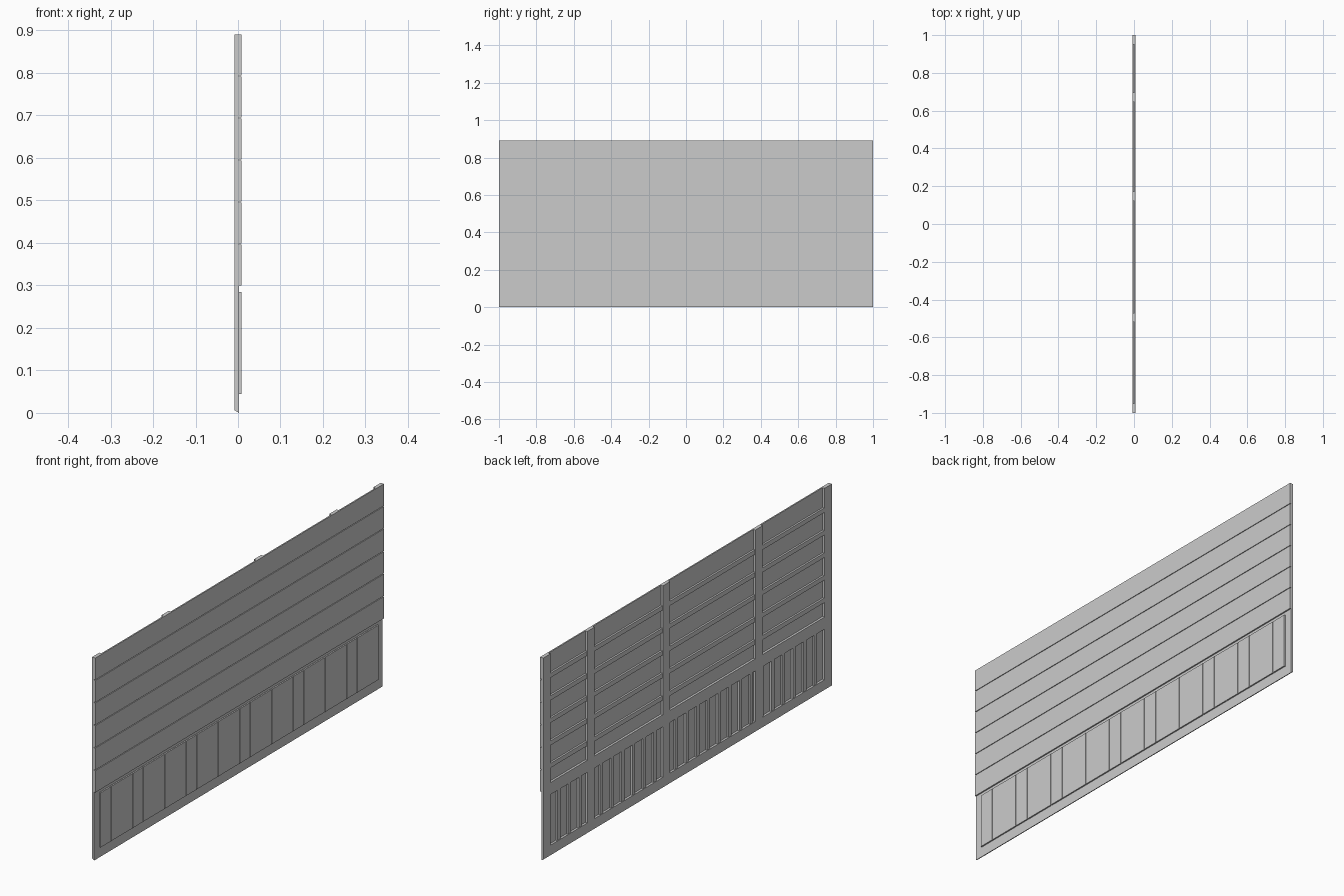
import bpy, bmesh

if "Cube" in bpy.data.objects:
    bpy.data.objects.remove(bpy.data.objects["Cube"])

X_BACK, X_MID, X_FRONT = -0.008, 0.002, 0.008
X_BATTEN = -0.006
HEIGHT = 0.89


def finish(name, bm):
    bmesh.ops.recalc_face_normals(bm, faces=bm.faces)
    mesh = bpy.data.meshes.new(name)
    bm.to_mesh(mesh)
    bm.free()
    obj = bpy.data.objects.new(name, mesh)
    bpy.context.collection.objects.link(obj)
    return obj


def prism(name, profile, y0, y1):
    """Extrude an (x, z) profile along y."""
    bm = bmesh.new()
    face = bm.faces.new([bm.verts.new((x, y0, z)) for x, z in profile])
    new = bmesh.ops.extrude_face_region(bm, geom=[face])["geom"]
    verts = [v for v in new if isinstance(v, bmesh.types.BMVert)]
    bmesh.ops.translate(bm, verts=verts, vec=(0, y1 - y0, 0))
    return finish(name, bm)


def box(name, x0, x1, y0, y1, z0, z1):
    return prism(name, [(x0, z0), (x1, z0), (x1, z1), (x0, z1)], y0, y1)


# Bottom rail with a sloping underside, and the middle rail
prism("bottom_rail", [(X_BACK, 0.006), (X_MID, 0), (X_MID, 0.05), (X_BACK, 0.05)], -1, 1)
box("middle_rail", X_BACK, X_MID, -1, 1, 0.272, 0.325)

# Unevenly spaced posts on the back
for y in (-0.975, -0.495, 0.147, 0.67, 0.975):
    box("post", X_BACK, X_MID, y - 0.025, y + 0.025, 0.03, HEIGHT)

# Upper horizontal boards, with a batten behind every joint
ROWS, Z0, GAP = 6, 0.3, 0.003
pitch = (HEIGHT - Z0 + GAP) / ROWS
for i in range(ROWS):
    z = Z0 + i * pitch
    box("upper_board", X_MID, X_FRONT, -1, 1, z, z + pitch - GAP)
    if i:
        zc = z - GAP / 2
        box("joint_batten", X_BATTEN, X_MID, -0.96, 0.96, zc - 0.01, zc + 0.01)

# Lower vertical boards, with a batten behind every joint
COLS, HALF, SLIT = 26, 0.963, 0.002
step = (2 * HALF + SLIT) / COLS
for i in range(COLS):
    y = -HALF + i * step
    box("lower_board", X_MID, X_FRONT, y, y + step - SLIT, 0.045, 0.285)
    if i:
        yc = y - SLIT / 2
        box("lower_batten", X_BATTEN, X_MID, yc - 0.01, yc + 0.01, 0.045, 0.28)
